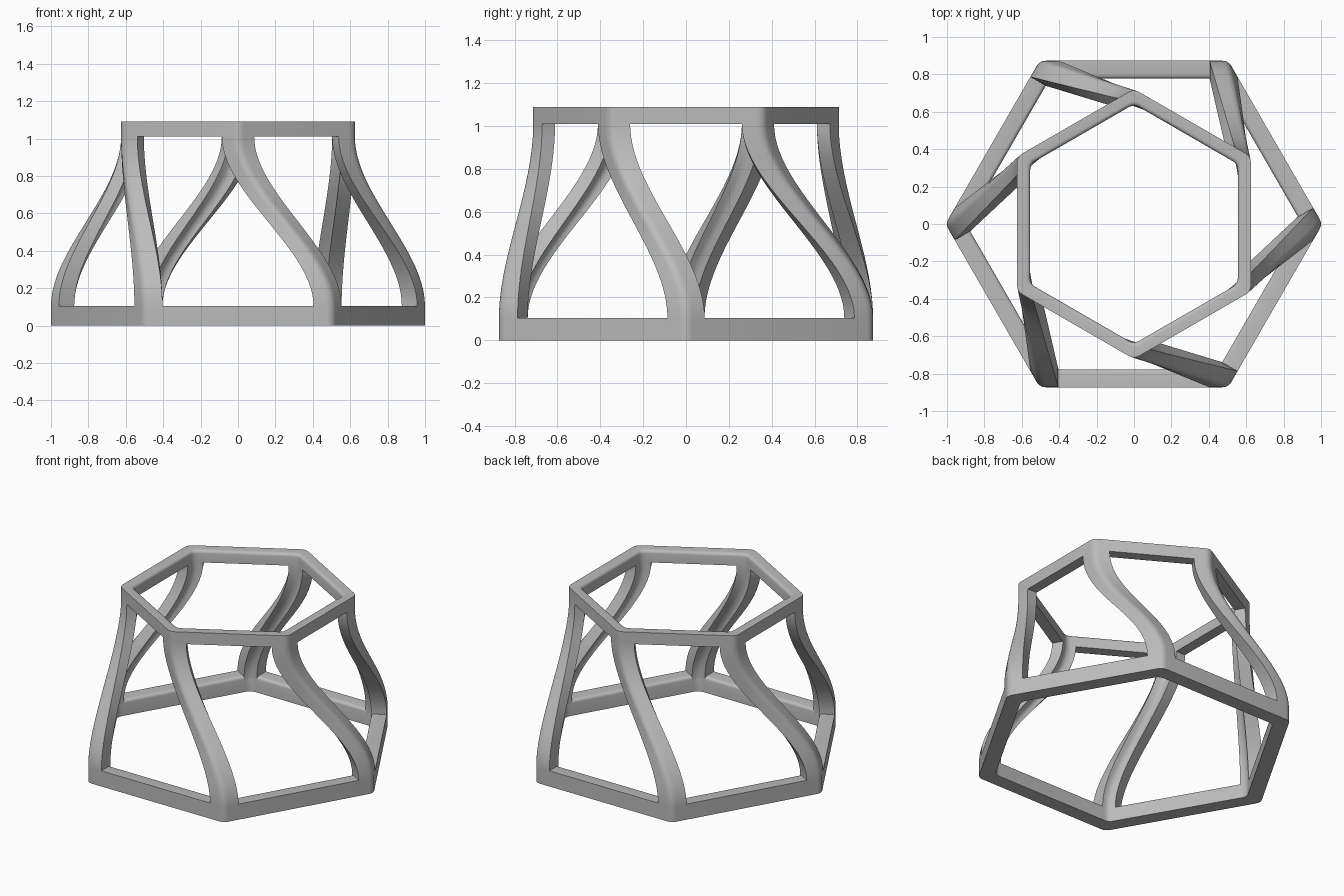
import bpy
import bmesh
from math import cos, sin, pi, radians
from mathutils import Vector

cube = bpy.data.objects.get("Cube")
if cube:
    bpy.data.objects.remove(cube, do_unlink=True)

# Matte grey for the whole frame
grey = bpy.data.materials.new("matte grey")
grey.use_nodes = True
colour = (0.5, 0.5, 0.5, 1)
grey.diffuse_color = colour
grey.node_tree.nodes["Principled BSDF"].inputs["Base Color"].default_value = colour

BASE_APOTHEM, BASE_WALL, BASE_TOP = 0.873, 0.095, 0.105
RIM_APOTHEM, RIM_WALL, RIM_BOTTOM, RIM_TOP = 0.625, 0.07, 1.01, 1.09
ARM = 0.1          # length of each strut flange along the hexagon side
ROUND = 0.033      # how far the corner rounding reaches along the sides
ARC_STEPS = 5


def polar(r, a):
    return Vector((r * cos(a), r * sin(a)))


def corner_arc(apothem, angle):
    """Rounded corner of a hexagon, listed counter-clockwise."""
    c = polar(apothem / cos(pi / 6), angle)
    start = c + polar(ROUND, angle - radians(120))
    end = c + polar(ROUND, angle + radians(120))
    pts = []
    for i in range(ARC_STEPS + 1):
        t = i / ARC_STEPS
        pts.append(start * (1 - t) ** 2 + c * 2 * t * (1 - t) + end * t ** 2)
    return pts


def chevron(apothem, wall, angle):
    """Angled cross-section of a strut, wrapping a hexagon corner."""
    c = polar(apothem / cos(pi / 6), angle)
    a = c + polar(ARM, angle - radians(120))
    b = c + polar(ARM, angle + radians(120))
    a_in = a - polar(wall, angle - pi / 6)
    b_in = b - polar(wall, angle + pi / 6)
    inner = corner_arc(apothem - wall, angle)
    return [a] + corner_arc(apothem, angle) + [b, b_in] + inner[::-1] + [a_in]


def loft(name, loops, closed):
    """Skin a list of matching loops; closed joins last to first."""
    bm = bmesh.new()
    rows = [[bm.verts.new(p) for p in loop] for loop in loops]
    n = len(rows[0])
    pairs = list(zip(rows, rows[1:]))
    if closed:
        pairs.append((rows[-1], rows[0]))
    for lo, hi in pairs:
        for i in range(n):
            j = (i + 1) % n
            bm.faces.new((lo[i], lo[j], hi[j], hi[i]))
    if not closed:
        bm.faces.new(rows[0][::-1])
        bm.faces.new(rows[-1])
    bmesh.ops.recalc_face_normals(bm, faces=bm.faces[:])
    mesh = bpy.data.meshes.new(name)
    bm.to_mesh(mesh)
    bm.free()
    mesh.materials.append(grey)
    obj = bpy.data.objects.new(name, mesh)
    bpy.context.collection.objects.link(obj)
    return obj


def ring(name, apothem, wall, z0, z1, turn, soft=0.02):
    """Hexagonal ring with a softened inner top edge."""
    section = [(0, z0), (0, z1)]
    for i in range(5):
        a = i / 4 * pi / 2
        section.append((wall - soft + soft * sin(a), z1 - soft + soft * cos(a)))
    section.append((wall, z0))
    loops = []
    for inset, z in section:
        loops.append([(p.x, p.y, z) for k in range(6)
                      for p in corner_arc(apothem - inset, turn + k * pi / 3)])
    return loft(name, loops, True)


parts = [
    ring("base_ring", BASE_APOTHEM, BASE_WALL, 0, BASE_TOP, 0),
    ring("top_ring", RIM_APOTHEM, RIM_WALL, RIM_BOTTOM, RIM_TOP, pi / 6),
]

# Six struts sweep in an S from each base corner to the neighbouring rim corner
STEPS = 28
for k in range(6):
    angle = k * pi / 3
    low = chevron(BASE_APOTHEM, BASE_WALL, angle)
    high = chevron(RIM_APOTHEM, RIM_WALL, angle - pi / 6)
    stations = [(0, BASE_TOP - 0.04)]
    for i in range(STEPS + 1):
        t = i / STEPS
        stations.append((t * t * (3 - 2 * t), BASE_TOP + t * (RIM_BOTTOM - BASE_TOP)))
    stations.append((1, RIM_BOTTOM + 0.04))
    loops = []
    for s, z in stations:
        loops.append([(*a.lerp(b, s), z) for a, b in zip(low, high)])
    parts.append(loft(f"strut_{k + 1}", loops, False))

# Smooth curved faces, keep the edges crisp
bpy.ops.object.select_all(action="DESELECT")
for obj in parts:
    obj.select_set(True)
bpy.context.view_layer.objects.active = parts[0]
bpy.ops.object.shade_smooth_by_angle(angle=radians(30))
